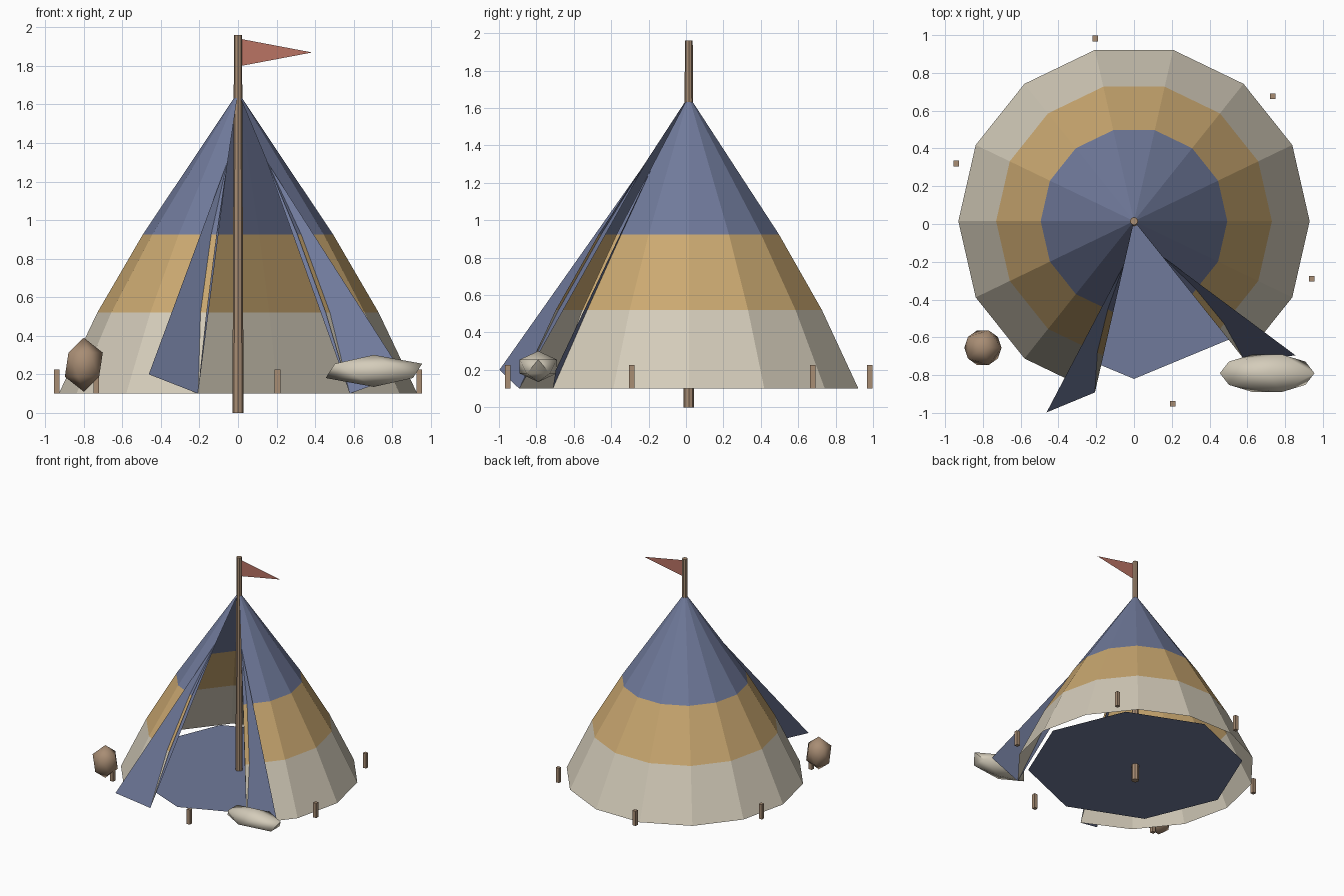
import bpy
import bmesh
from math import sin, cos, pi, radians
from mathutils import Matrix, Vector

if "Cube" in bpy.data.objects:
    bpy.data.objects.remove(bpy.data.objects["Cube"])

CENTRE = Vector((0, 0.015, 0))
GROUND = 0.1
SIDES = 14


def material(name, *srgb):
    mat = bpy.data.materials.new(name)
    colour = [((c / 255 + 0.055) / 1.055) ** 2.4 for c in srgb] + [1]
    mat.use_nodes = True
    mat.diffuse_color = colour
    shader = mat.node_tree.nodes["Principled BSDF"]
    shader.inputs["Base Color"].default_value = colour
    shader.inputs["Roughness"].default_value = 0.9
    return mat


blue = material("blue canvas", 112, 122, 155)
ochre = material("ochre canvas", 203, 169, 113)
cream = material("cream canvas", 212, 204, 186)
wood = material("brown wood", 168, 141, 116)
red = material("red cloth", 186, 115, 100)


def finish(name, bm, *mats):
    mesh = bpy.data.meshes.new(name)
    bm.to_mesh(mesh)
    bm.free()
    for mat in mats:
        mesh.materials.append(mat)
    obj = bpy.data.objects.new(name, mesh)
    bpy.context.collection.objects.link(obj)
    return obj


def sheet(name, points, mat):
    bm = bmesh.new()
    bm.faces.new([bm.verts.new(p) for p in points])
    return finish(name, bm, mat)


def polar(radius, angle, z):
    return CENTRE + Vector((radius * cos(angle), radius * sin(angle), z))


# Tent wall: banded cone, open over two of its sides
profile = [(0.93, GROUND), (0.73, 0.52), (0.494, 0.925), (0.013, 1.645)]
step = 2 * pi / SIDES
first, last = -2 * step, (SIDES - 4) * step
bm = bmesh.new()
rings = [[bm.verts.new(polar(r, first + i * step, z)) for i in range(SIDES - 1)]
         for r, z in profile]
for band in range(len(rings) - 1):
    low, high = rings[band], rings[band + 1]
    for i in range(SIDES - 2):
        face = bm.faces.new((low[i], low[i + 1], high[i + 1], high[i]))
        face.material_index = band
finish("tent_wall", bm, cream, ochre, blue)

# Door flaps hinged part way up the edges of the opening, folded outwards
for name, edge, turn in (("left_flap", first, 1), ("right_flap", last, -1)):
    hinge = polar(0.235, edge, 1.31)
    corner = polar(0.93, edge, GROUND)
    fold = edge + turn * radians(54.7)
    tip = corner + Vector((0.277 * cos(fold), 0.277 * sin(fold), 0.1))
    sheet(name, (hinge, corner, tip), blue)

# Groundsheet, a little above the hem
sheet("groundsheet", [polar(0.835, i * pi / 4, GROUND + 0.037) for i in range(8)], blue)

# Tapered centre pole
bm = bmesh.new()
bmesh.ops.create_cone(bm, cap_ends=True, segments=8, radius1=0.029, radius2=0.021,
                      depth=1.96, matrix=Matrix.Translation(CENTRE + Vector((0, 0, 0.98))))
finish("centre_pole", bm, wood)

# Pennant
sheet("pennant", [CENTRE + Vector(p) for p in
                  ((0.015, 0, 1.8), (0.385, 0, 1.87), (0.015, 0, 1.94))], red)

# Ring of ground pegs
for i in range(6):
    bm = bmesh.new()
    place = Matrix.Translation(polar(0.989, radians(-78 + 60 * i), GROUND + 0.063))
    bmesh.ops.create_cube(bm, size=1, matrix=place @ Matrix.Diagonal((0.03, 0.03, 0.126, 1)))
    finish(f"peg_{i + 1}", bm, wood)

# Soft-shaded sack and bedroll beside the door
for name, place, scale, mat in (
        ("sack", (-0.8, -0.655, 0.25), (0.11, 0.108, 0.14), wood),
        ("bedroll", (0.705, -0.79, 0.218), (0.28, 0.117, 0.083), cream)):
    bm = bmesh.new()
    bmesh.ops.create_icosphere(bm, subdivisions=1, radius=1,
                               matrix=Matrix.Translation(place) @ Matrix.Diagonal((*scale, 1)))
    for face in bm.faces:
        face.smooth = True
    for edge in bm.edges:
        edge.smooth = edge.calc_face_angle() < radians(50)
    finish(name, bm, mat)
